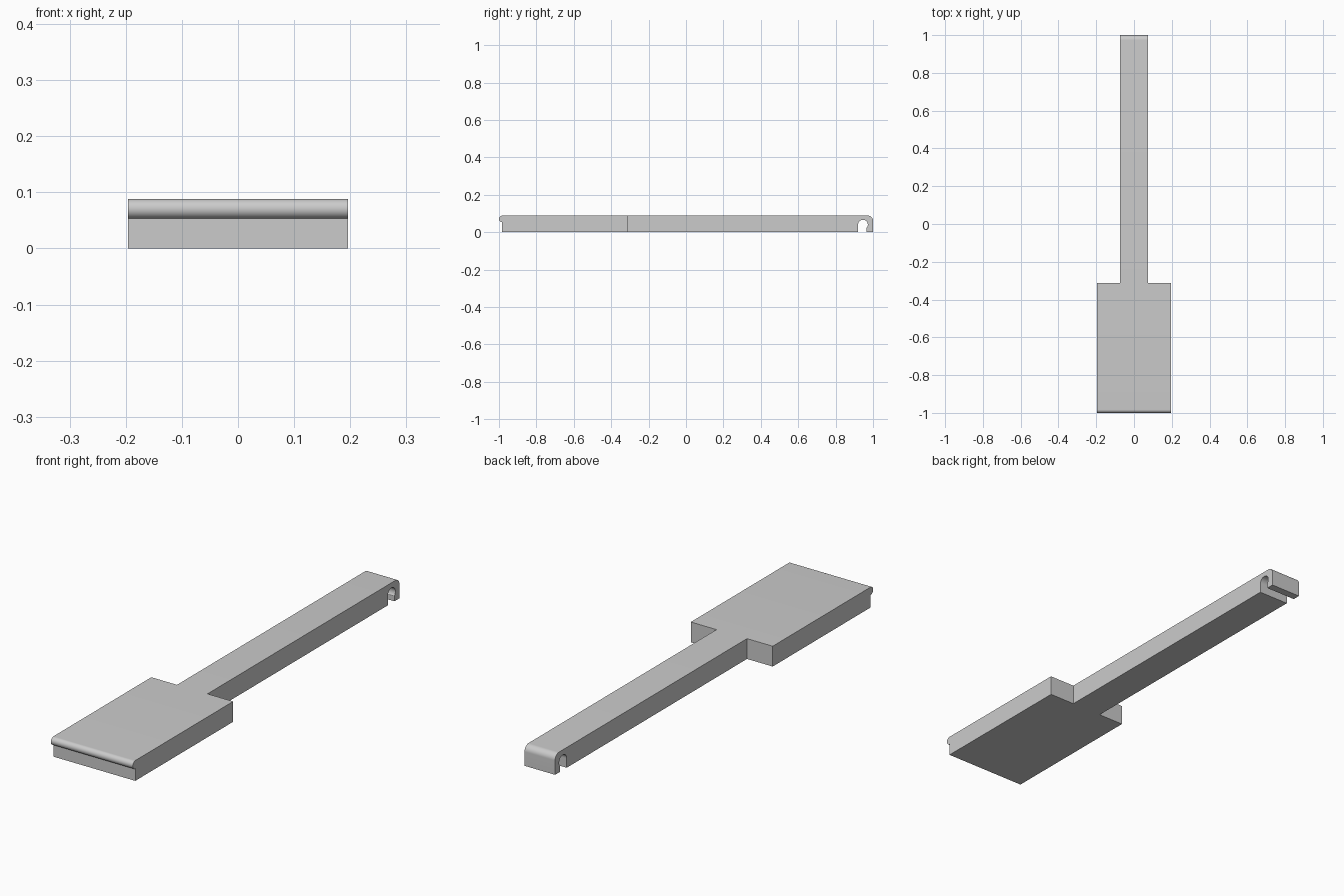
import bpy
import bmesh
from math import sin, cos, radians, sqrt, atan2, degrees
from mathutils import Vector

default = bpy.data.objects.get("Cube")
if default:
    bpy.data.objects.remove(default, do_unlink=True)

# Main sizes
HEIGHT = 0.088
PADDLE_HALF = 0.196
STEM_HALF = 0.073
STEP_Y = -0.313
BEAD_R = 0.0175
NOSE_R = 0.027
HOLE_R = 0.026
HOLE_Y, HOLE_Z = 0.946, 0.04
SLOT_BACK, SLOT_FRONT = 0.966, 0.92

grey = bpy.data.materials.new("plain grey")
grey.diffuse_color = (0.6, 0.6, 0.6, 1)
grey.use_nodes = True
grey.node_tree.nodes["Principled BSDF"].inputs["Base Color"].default_value = (0.6, 0.6, 0.6, 1)


def arc(cy, cz, r, start, end, steps=24):
    """Points on an arc in the side plane, angles in degrees."""
    angles = [radians(start + (end - start) * i / steps) for i in range(steps + 1)]
    return [(cy + r * cos(a), cz + r * sin(a)) for a in angles]


def prism(name, points, depth):
    """Extrude a closed outline along a vector."""
    bm = bmesh.new()
    face = bm.faces.new([bm.verts.new(p) for p in points])
    grown = bmesh.ops.extrude_face_region(bm, geom=[face])["geom"]
    bmesh.ops.translate(bm, vec=depth, verts=[v for v in grown if isinstance(v, bmesh.types.BMVert)])
    bmesh.ops.recalc_face_normals(bm, faces=bm.faces)
    mesh = bpy.data.meshes.new(name)
    bm.to_mesh(mesh)
    bm.free()
    obj = bpy.data.objects.new(name, mesh)
    bpy.context.collection.objects.link(obj)
    mesh.materials.append(grey)
    return obj


# Side profile: front bead, rounded back end and the round hook slot
bead_y = -1 + BEAD_R
mouth_z = HOLE_Z - sqrt(HOLE_R ** 2 - (SLOT_BACK - HOLE_Y) ** 2)
mouth_angle = degrees(atan2(mouth_z - HOLE_Z, SLOT_BACK - HOLE_Y))
profile = [(bead_y, 0)]
profile += arc(bead_y, HEIGHT - BEAD_R, BEAD_R, 270, 90)
profile += arc(1 - NOSE_R, HEIGHT - NOSE_R, NOSE_R, 90, 0, 12)
profile += [(1, 0), (SLOT_BACK, 0)]
profile += arc(HOLE_Y, HOLE_Z, HOLE_R, mouth_angle, 180, 28)
profile += [(SLOT_FRONT, 0)]
body = prism("paddle_with_stem", [(-0.3, y, z) for y, z in profile], Vector((0.6, 0, 0)))

# Plan outline: wide paddle and narrow stem, mirrored across x
half = [(PADDLE_HALF, -1.2), (PADDLE_HALF, STEP_Y), (STEM_HALF, STEP_Y), (STEM_HALF, 1.2)]
outline = half + [(-x, y) for x, y in reversed(half)]
plan = prism("plan_cutter", [(x, y, -0.1) for x, y in outline], Vector((0, 0, 0.4)))
plan.hide_render = True

# Keep only what lies inside the plan outline
trim = body.modifiers.new("trim_to_plan", 'BOOLEAN')
trim.operation = 'INTERSECT'
trim.solver = 'EXACT'
trim.object = plan
bpy.ops.object.select_all(action='DESELECT')
bpy.context.view_layer.objects.active = body
body.select_set(True)
bpy.ops.object.modifier_apply(modifier=trim.name)
bpy.data.objects.remove(plan, do_unlink=True)

# Smooth rounded surfaces, sharp corners
bpy.ops.object.shade_smooth_by_angle(angle=radians(30))
